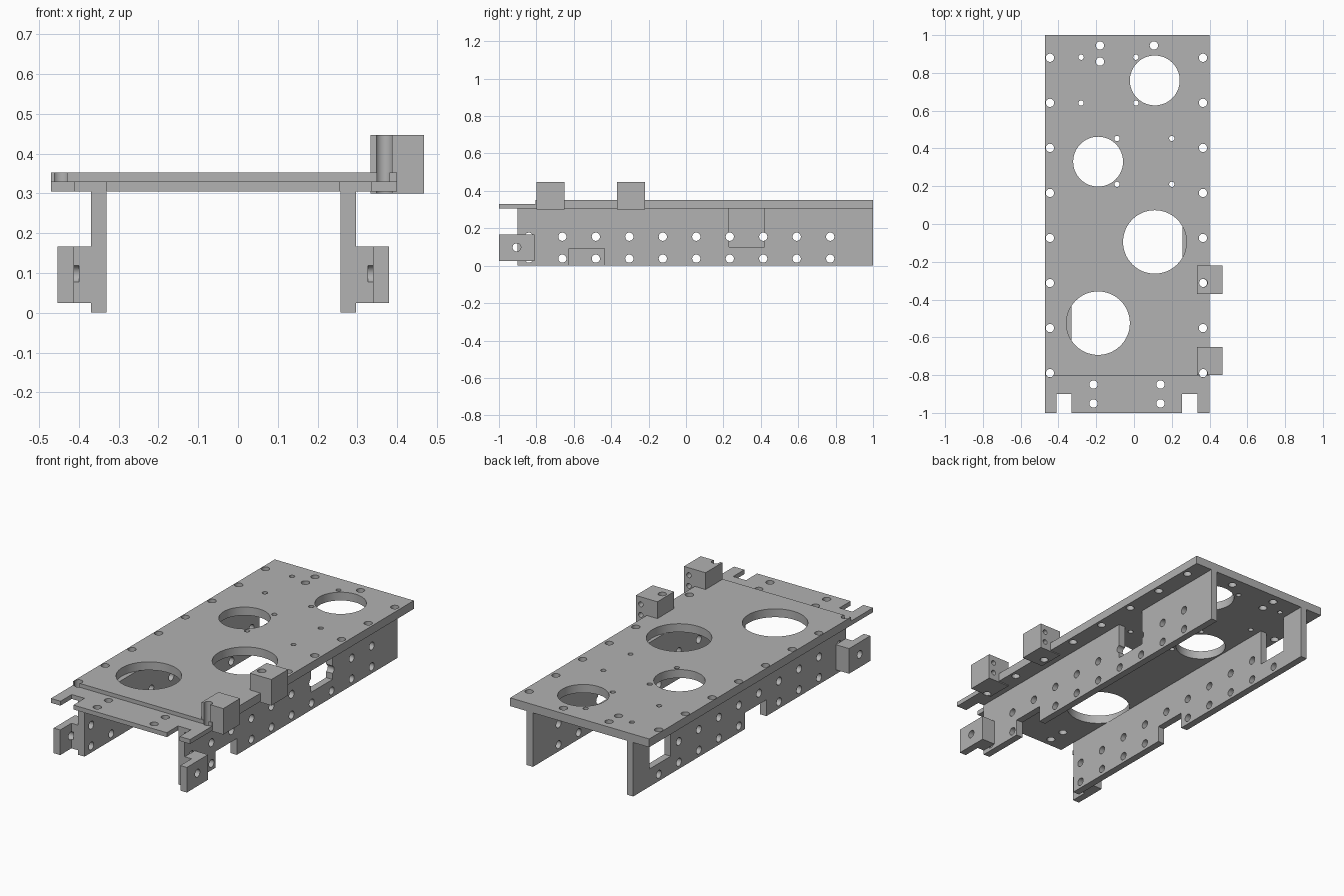
import bpy, bmesh, math
from mathutils import Matrix, Vector

cube = bpy.data.objects.get("Cube")
if cube:
    bpy.data.objects.remove(cube, do_unlink=True)

grey = bpy.data.materials.new("plain_grey")
grey.use_nodes = True
COLOR = (0.445, 0.445, 0.445, 1)
grey.diffuse_color = COLOR
grey.node_tree.nodes["Principled BSDF"].inputs["Base Color"].default_value = COLOR

# Maps profile coordinates (a, b) and extrusion distance d to 3D
PLACE = {
    "x": lambda a, b, d: Vector((d, a, b)),
    "y": lambda a, b, d: Vector((a, d, b)),
    "z": lambda a, b, d: Vector((a, b, d)),
}


def make(name, bm):
    bmesh.ops.recalc_face_normals(bm, faces=bm.faces)
    mesh = bpy.data.meshes.new(name)
    bm.to_mesh(mesh)
    bm.free()
    mesh.materials.append(grey)
    obj = bpy.data.objects.new(name, mesh)
    bpy.context.collection.objects.link(obj)
    return obj


def add_prism(bm, axis, profile, lo, hi):
    face = bm.faces.new([bm.verts.new(PLACE[axis](a, b, lo)) for a, b in profile])
    new = bmesh.ops.extrude_face_region(bm, geom=[face])["geom"]
    verts = [v for v in new if isinstance(v, bmesh.types.BMVert)]
    bmesh.ops.translate(bm, verts=verts, vec=PLACE[axis](0, 0, hi - lo))


def prism(name, axis, profile, lo, hi):
    bm = bmesh.new()
    add_prism(bm, axis, profile, lo, hi)
    return make(name, bm)


def rect(a0, a1, b0, b1):
    return [(a0, b0), (a1, b0), (a1, b1), (a0, b1)]


def circle(a, b, r):
    n = 64 if r > 0.1 else 24
    return [(a + r * math.cos(math.tau * i / n), b + r * math.sin(math.tau * i / n))
            for i in range(n)]


def cut(obj, axis, profiles, lo, hi):
    """Cut separate profiles through obj and bake the result."""
    bm = bmesh.new()
    for p in profiles:
        add_prism(bm, axis, p, lo, hi)
    cutter = make("cutter", bm)
    cutter.hide_render = True
    mod = obj.modifiers.new("cut", "BOOLEAN")
    mod.operation, mod.solver, mod.object = "DIFFERENCE", "EXACT", cutter
    bpy.context.view_layer.update()
    deps = bpy.context.evaluated_depsgraph_get()
    mesh = bpy.data.meshes.new_from_object(obj.evaluated_get(deps))
    obj.modifiers.clear()
    obj.data = mesh
    bpy.data.objects.remove(cutter, do_unlink=True)


def finish(obj):
    obj.data.shade_smooth()
    obj.data.set_sharp_from_angle(angle=math.radians(30))


BOLT, SMALL = 0.022, 0.014
UNDER, LIP, TOP = 0.305, 0.33, 0.352

# Deck with a thinner front lip
deck = prism("deck", "x", [(-1, UNDER), (1, UNDER), (1, TOP), (-0.805, TOP),
                           (-0.805, LIP), (-1, LIP)], -0.47, 0.4)
cut(deck, "z", [rect(x, x + 0.08, -1.1, -0.9) for x in (-0.41, 0.255)], 0.2, 0.5)

# Edge bolt holes, evenly spaced along both long sides
holes = [circle(x, 0.88 - 0.2385 * i, BOLT) for x in (-0.445, 0.365) for i in range(8)]
# Lip and rear bolt holes
holes += [circle(x, y, BOLT) for x in (-0.215, 0.14) for y in (-0.85, -0.95)]
holes += [circle(x, y, BOLT) for x, y in ((-0.18, 0.945), (-0.18, 0.86), (0.105, 0.945))]
# Small mounting holes in two square patterns
for x0, y0 in ((-0.28, 0.64), (-0.09, 0.21)):
    holes += [circle(x0 + dx, y0 + dy, SMALL) for dx in (0, 0.29) for dy in (0, 0.243)]
cut(deck, "z", holes, 0.2, 0.5)
# Large openings
cut(deck, "z", [circle(0.11, 0.76, 0.132), circle(-0.19, 0.33, 0.132),
                circle(0.11, -0.095, 0.168), circle(-0.19, -0.525, 0.168)], 0.2, 0.5)
finish(deck)

# Side panels, each with a lower notch and an upper window
bolt_rows = [circle(-0.84 + 0.179 * i, z, BOLT) for i in range(10) for z in (0.038, 0.155)]
for name, x, notch, window in (("left_panel", 0.257, -0.53, 0.325),
                               ("right_panel", -0.37, -0.095, 0.76)):
    h = 0.095
    outline = [(-0.9, 0), (notch - h, 0), (notch - h, 0.092), (notch + h, 0.092),
               (notch + h, 0), (1, 0), (1, UNDER), (window + h, UNDER),
               (window + h, 0.1), (window - h, 0.1), (window - h, UNDER), (-0.9, UNDER)]
    panel = prism(name, "x", outline, x, x + 0.04)
    cut(panel, "x", bolt_rows, x - 0.1, x + 0.1)
    finish(panel)

# Stepped front brackets outside the panels, with a bolt hole and nut pocket
for name, x, s in (("left_bracket", 0.297, 1), ("right_bracket", -0.37, -1)):
    step = [(0, -0.9), (0.042, -0.9), (0.042, -1), (0.083, -1), (0.083, -0.81), (0, -0.81)]
    bracket = prism(name, "z", [(x + s * a, y) for a, y in step], 0.025, 0.167)
    lo, hi = sorted((x + s * 0.03, x + s * 0.12))
    cut(bracket, "x", [circle(-0.905, 0.098, BOLT)], lo, hi)
    finish(bracket)

# Upright mounting blocks on the left edge
for name, y, bolt in (("front_block", -0.8, -0.79), ("rear_block", -0.37, -0.312)):
    block = prism(name, "z", rect(0.333, 0.468, y, y + 0.15), 0.3, 0.447)
    cut(block, "z", [circle(0.367, bolt, BOLT)], 0.2, 0.5)
    cut(block, "y", [circle(0.437, z, SMALL) for z in (0.345, 0.405)], y + 0.08, y + 0.2)
    finish(block)
